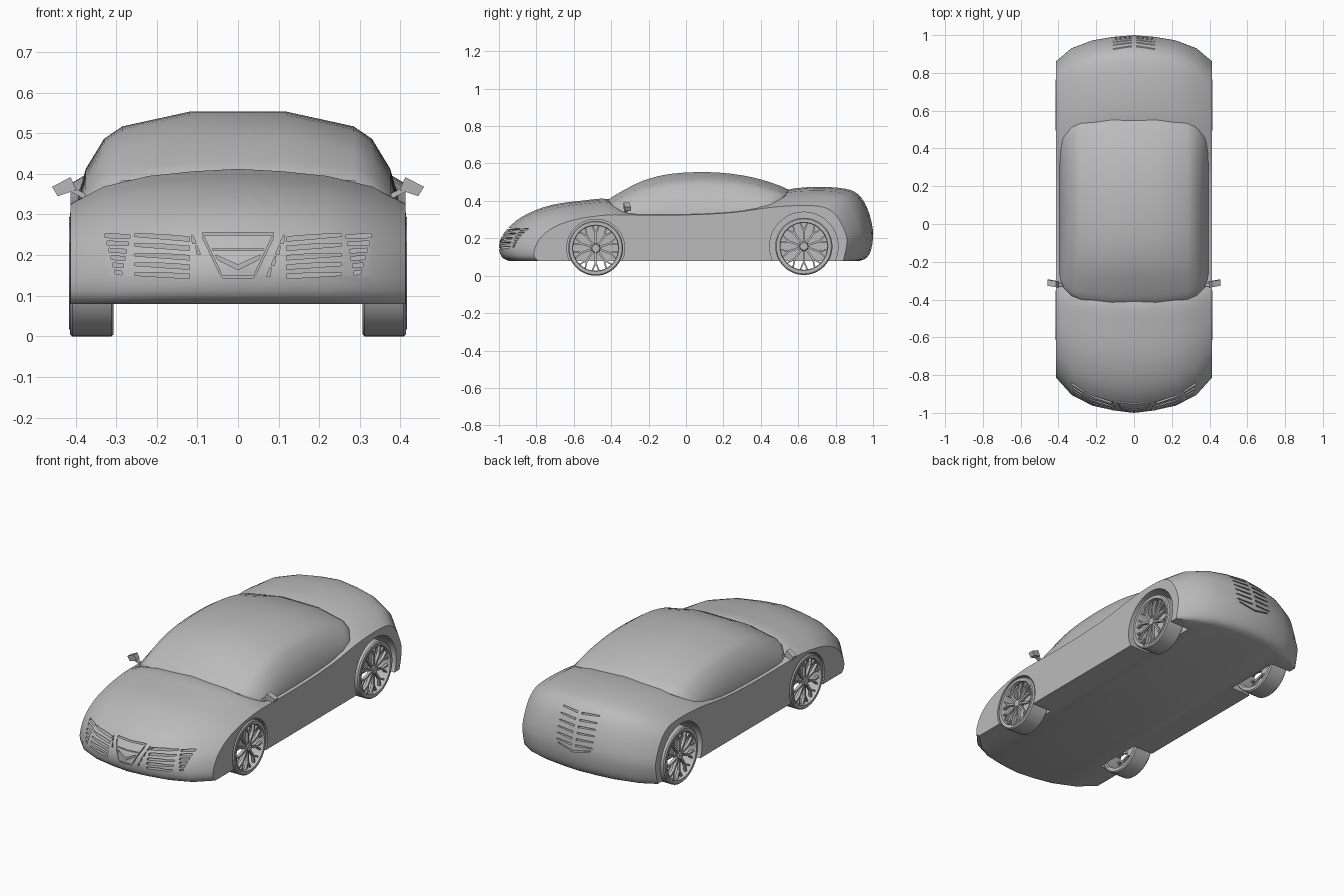
import bpy, bmesh, math
from mathutils import Matrix, Vector

if "Cube" in bpy.data.objects:
    bpy.data.objects.remove(bpy.data.objects["Cube"])

GREY = bpy.data.materials.new("body_grey")
GREY.diffuse_color = (0.5, 0.5, 0.5, 1)
GREY.use_nodes = True
GREY.node_tree.nodes["Principled BSDF"].inputs["Base Color"].default_value = GREY.diffuse_color


def finish(name, bm, smooth=30):
    bmesh.ops.recalc_face_normals(bm, faces=bm.faces[:])
    me = bpy.data.meshes.new(name)
    bm.to_mesh(me)
    bm.free()
    ob = bpy.data.objects.new(name, me)
    bpy.context.collection.objects.link(ob)
    me.materials.append(GREY)
    if smooth:
        shade(ob, smooth)
    return ob


def shade(ob, angle):
    bpy.ops.object.select_all(action='DESELECT')
    ob.select_set(True)
    bpy.context.view_layer.objects.active = ob
    bpy.ops.object.shade_smooth_by_angle(angle=math.radians(angle))


def curve(pts, n=3):
    """Smooth open curve through the points."""
    p = [Vector(a) for a in pts]
    p = [p[0]] + p + [p[-1]]
    out = []
    for i in range(1, len(p) - 2):
        a, b, c, d = p[i - 1:i + 3]
        for k in range(n):
            t = k / n
            out.append(0.5 * (2 * b + (c - a) * t + (2 * a - 5 * b + 4 * c - d) * t * t
                              + (3 * b - a - 3 * c + d) * t ** 3))
    return out + [p[-2]]


def loft(name, mid, side, stations, smooth):
    """Skin side profiles blended from the centre line out to both flanks."""
    bm = bmesh.new()
    full = [(-x, t) for x, t in reversed(stations) if x > 0] + stations
    rings = [[bm.verts.new((x, *a.lerp(b, t))) for a, b in zip(mid, side)] for x, t in full]
    n = len(mid)
    for r, s in zip(rings, rings[1:]):
        for i in range(n):
            j = (i + 1) % n
            bm.faces.new((r[i], r[j], s[j], s[i]))
    bm.faces.new(rings[0])
    bm.faces.new(rings[-1])
    return finish(name, bm, smooth)


def volume(me):
    bm = bmesh.new()
    bm.from_mesh(me)
    v = abs(bm.calc_volume())
    bm.free()
    return v


def cut(target, bm):
    """Subtract a shape, keeping the first solver result that is sound."""
    cutter = finish("cutter", bm, 0)
    cutter.hide_render = True
    before = volume(target.data)
    mod = target.modifiers.new("cut", 'BOOLEAN')
    mod.operation, mod.object = 'DIFFERENCE', cutter
    result = None
    for solver in ('MANIFOLD', 'EXACT', 'FLOAT'):
        mod.solver = solver
        bpy.context.view_layer.update()
        dg = bpy.context.evaluated_depsgraph_get()
        me = bpy.data.meshes.new_from_object(target.evaluated_get(dg))
        if len(me.polygons) > 100 and .85 * before < volume(me) < before * .99999:
            result = me
            break
    target.modifiers.remove(mod)
    if result:
        target.data = result
    bpy.data.objects.remove(cutter)


# body shell: centre line profile and flank profile, (y, z)
MID = curve([(-.95, .08), (-.985, .10), (-1, .15), (-.985, .21), (-.93, .275), (-.85, .33),
             (-.72, .378), (-.55, .402), (-.41, .41), (-.28, .36), (0, .35), (.3, .37),
             (.52, .455), (.7, .475), (.85, .465), (.92, .435), (.97, .36), (1, .24),
             (.99, .14), (.965, .095), (.93, .08)])
FLANK = curve([(-.79, .08), (-.81, .10), (-.81, .14), (-.78, .20), (-.73, .245), (-.66, .28),
               (-.57, .305), (-.47, .32), (-.38, .326), (-.26, .324), (0, .325), (.25, .338),
               (.45, .365), (.6, .375), (.72, .37), (.785, .34), (.83, .28), (.86, .20),
               (.855, .14), (.845, .095), (.84, .08)])
STATIONS = [(0, 0), (.11, .07), (.22, .2), (.33, .5), (.413, 1)]
body = loft("body", MID, FLANK, STATIONS, 0)

# cabin
loft("cabin",
     curve([(-.42, .38), (-.41, .41), (-.3, .475), (-.2, .518), (-.07, .546), (.1, .554),
            (.25, .544), (.4, .515), (.545, .462), (.55, .43)]),
     curve([(-.29, .31), (-.28, .322), (-.22, .33), (-.14, .332), (-.04, .333), (.08, .335),
            (.2, .34), (.3, .345), (.4, .35), (.41, .32)]),
     [(0, 0), (.115, 0), (.285, .17), (.33, .31), (.375, .65), (.395, 1)], 28)

# wheel arches
WHEELS = [(-.483, .147, .147, .155), (.63, .157, .153, .183)]  # y, z, radius, arch radius
for y, z, r, arch in WHEELS:
    for s in (-1, 1):
        bm = bmesh.new()
        m = Matrix.Translation((s * .4, y, z)) @ Matrix.Rotation(math.pi / 2, 4, 'Y')
        bmesh.ops.create_cone(bm, cap_ends=True, segments=48, radius1=arch, radius2=arch,
                              depth=.22, matrix=m)
        cut(body, bm)


# grille and vent slots, following the skin of the body
def skin_y(x, z, end):
    x = abs(x)
    for (x0, t0), (x1, t1) in zip(STATIONS, STATIONS[1:]):
        if x <= x1:
            t = t0 + (t1 - t0) * (x - x0) / (x1 - x0)
            break
    line = [a.lerp(b, t) for a, b in zip(MID, FLANK)]
    line = [p for p in line if p.x * end > .6 and p.y > .12]
    return min(line, key=lambda p: abs(p.y - z)).x


def slot(pts, end, depth=.03):
    bm = bmesh.new()
    back = end * (min(abs(skin_y(x, z, end)) for x, z in pts) - depth)
    outer = [bm.verts.new((x, end * 1.1, z)) for x, z in pts]
    inner = [bm.verts.new((x, back, z)) for x, z in pts]
    n = len(pts)
    bm.faces.new(outer)
    bm.faces.new(inner)
    for i in range(n):
        j = (i + 1) % n
        bm.faces.new((outer[i], outer[j], inner[j], inner[i]))
    cut(body, bm)


def pair(pts, end):
    slot(pts, end)
    slot([(-x, z) for x, z in pts], end)


for k in range(5):  # intake slats
    a, b = .246 - .024 * k, .234 - .023 * k
    pair([(.12, b), (.19, (a + b) / 2), (.255, a), (.255, a + .006),
          (.19, (a + b) / 2 + .011), (.12, b + .011)], -1)
for k in range(6):  # headlamp slats
    xo, xi, z = .328 - .005 * k, .266 + .004 * k, .247 - .018 * k
    pair([(xi, z - .006), (xo, z - .004), (xo, z + .006), (xi, z + .003)], -1)
for k in range(4):  # slanted intake bars
    z0, z1, x = .25 - .027 * k, .228 - .027 * k, .112 - .011 * k
    pair([(x, z0), (x + .003, z0), (x, z1), (x - .009, z1)], -1)
# centre grille frame and chevron
slot([(-.088, .249), (.088, .249), (.087, .256), (-.087, .256)], -1)
slot([(-.038, .143), (.038, .143), (.041, .149), (-.041, .149)], -1)
pair([(.088, .244), (.083, .244), (.041, .154), (.045, .154)], -1)
slot([(-.056, .201), (0, .176), (.056, .201), (.05, .189), (0, .164), (-.05, .189)], -1)
slot([(-.062, .211), (.062, .211), (.064, .215), (-.064, .215)], -1)
# rear vents
for k in range(6):
    z = .25 + .032 * k
    pair([(.012, z - .006), (.112, z), (.112, z + .005), (.012, z + .003)], 1)
slot([(-.1, .238), (0, .215), (.1, .238), (.1, .232), (0, .208), (-.1, .232)], 1)
shade(body, 28)


# wheels: tyre and rim turned about the x axis, open between the spokes
def turn(name, profile, place):
    bm = bmesh.new()
    n, m = 48, len(profile)
    rings = [[bm.verts.new((x, r * math.cos(a), r * math.sin(a))) for x, r in profile]
             for a in (2 * math.pi * i / n for i in range(n))]
    for i in range(n):
        for j in range(m):
            k = (j + 1) % m
            bm.faces.new((rings[i][j], rings[i][k], rings[(i + 1) % n][k], rings[(i + 1) % n][j]))
    bm.transform(place)
    finish(name, bm, 35)


def spokes(name, r, place):
    bm = bmesh.new()
    bmesh.ops.create_cone(bm, cap_ends=True, segments=20, radius1=.028, radius2=.02, depth=.03,
                          matrix=Matrix.Translation((.035, 0, 0)) @ Matrix.Rotation(math.pi / 2, 4, 'Y'))

    def bar(ang, p, q, w):
        d = Vector(q) - Vector(p)
        m = (Matrix.Rotation(ang, 4, 'X') @ Matrix.Translation((0, *((Vector(p) + Vector(q)) / 2)))
             @ Matrix.Rotation(math.atan2(d.y, d.x), 4, 'X') @ Matrix.Translation((.036, 0, 0))
             @ Matrix.Diagonal((.016, d.length, w, 1)))
        bmesh.ops.create_cube(bm, size=1, matrix=m)

    for i in range(10):  # forked spokes
        a = 2 * math.pi * (i + .5) / 10
        bar(a, (.015, 0), (r * .56, 0), .011)
        for s in (-1, 1):
            bar(a, (r * .53, 0), (r * .83, s * r * .13), .008)
    bm.transform(place)
    finish(name, bm, 30)


for tag, (y, z, r, _) in zip(("front", "rear"), WHEELS):
    for side, s in (("left", -1), ("right", 1)):
        place = Matrix.Translation((s * .36, y, z)) @ Matrix.Rotation(0 if s > 0 else math.pi, 4, 'Z')
        turn(f"{tag}_{side}_tyre", [(-.054, r * .88), (-.054, r * .96), (-.048, r), (.048, r),
                                    (.054, r * .96), (.054, r * .88)], place)
        turn(f"{tag}_{side}_rim", [(-.05, r * .82), (-.05, r * .89), (.056, r * .89),
                                   (.056, r * .84), (.046, r * .82)], place)
        spokes(f"{tag}_{side}_spokes", r, place)

# door mirrors: curved pod on a short stalk
for side, s in (("left", -1), ("right", 1)):
    bm = bmesh.new()
    for pts, y0, y1, bow in (
            ([(.398, .36), (.412, .392), (.458, .368), (.444, .345)], -.335, -.303, .008),
            ([(.372, .335), (.378, .352), (.412, .37), (.416, .358)], -.33, -.312, 0)):
        f = [bm.verts.new((s * x, y0 + (bow if i > 1 else 0), z)) for i, (x, z) in enumerate(pts)]
        b = [bm.verts.new((s * x, y1 + (bow if i > 1 else 0), z)) for i, (x, z) in enumerate(pts)]
        bm.faces.new(f)
        bm.faces.new(b)
        for i in range(4):
            j = (i + 1) % 4
            bm.faces.new((f[i], f[j], b[j], b[i]))
    finish(f"{side}_mirror", bm, 30)
